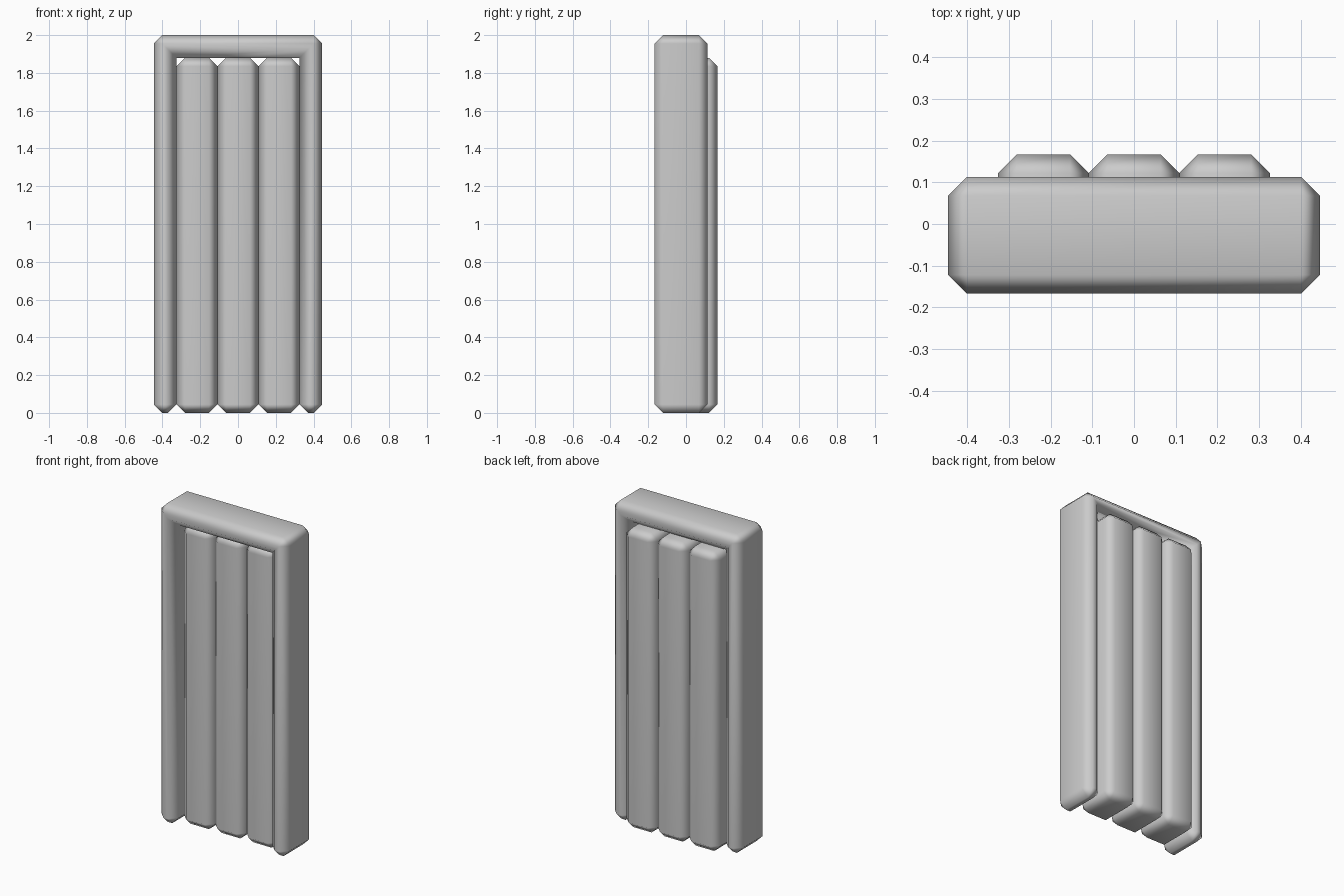
import bpy, bmesh

if "Cube" in bpy.data.objects:
    bpy.data.objects.remove(bpy.data.objects["Cube"])

CHAMFER = 0.045
DEPTH = 0.28


def chamfered_prism(name, outline, y0):
    """Extrude an x-z outline along y and chamfer every convex edge."""
    bm = bmesh.new()
    face = bm.faces.new([bm.verts.new((x, y0, z)) for x, z in outline])
    ext = bmesh.ops.extrude_face_region(bm, geom=[face])
    verts = [g for g in ext["geom"] if isinstance(g, bmesh.types.BMVert)]
    bmesh.ops.translate(bm, verts=verts, vec=(0, DEPTH, 0))
    bmesh.ops.recalc_face_normals(bm, faces=bm.faces)
    convex = [e for e in bm.edges if e.is_convex]
    bmesh.ops.bevel(bm, geom=convex, offset=CHAMFER, offset_type='OFFSET',
                    segments=1, profile=0.5, affect='EDGES')
    bmesh.ops.recalc_face_normals(bm, faces=bm.faces)
    for f in bm.faces:
        f.smooth = True
    mesh = bpy.data.meshes.new(name)
    bm.to_mesh(mesh)
    bm.free()
    obj = bpy.data.objects.new(name, mesh)
    bpy.context.collection.objects.link(obj)
    # Keeps the large faces flat while the chamfers blend
    obj.modifiers.new("weighted_normals", 'WEIGHTED_NORMAL')
    return obj


# Door frame: two posts and a lintel in one piece
W, I, H, T = 0.446, 0.326, 2.0, 1.88
chamfered_prism("door_frame", [(-W, 0), (-W, H), (W, H), (W, 0),
                               (I, 0), (I, T), (-I, T), (-I, 0)], -0.167)

# Three door planks, set back from the front and proud at the rear
plank = 2 * I / 3
for i in range(3):
    x0 = -I + i * plank
    x1 = x0 + plank
    chamfered_prism(f"door_plank_{i + 1}",
                    [(x0, 0), (x0, T), (x1, T), (x1, 0)], -0.113)
